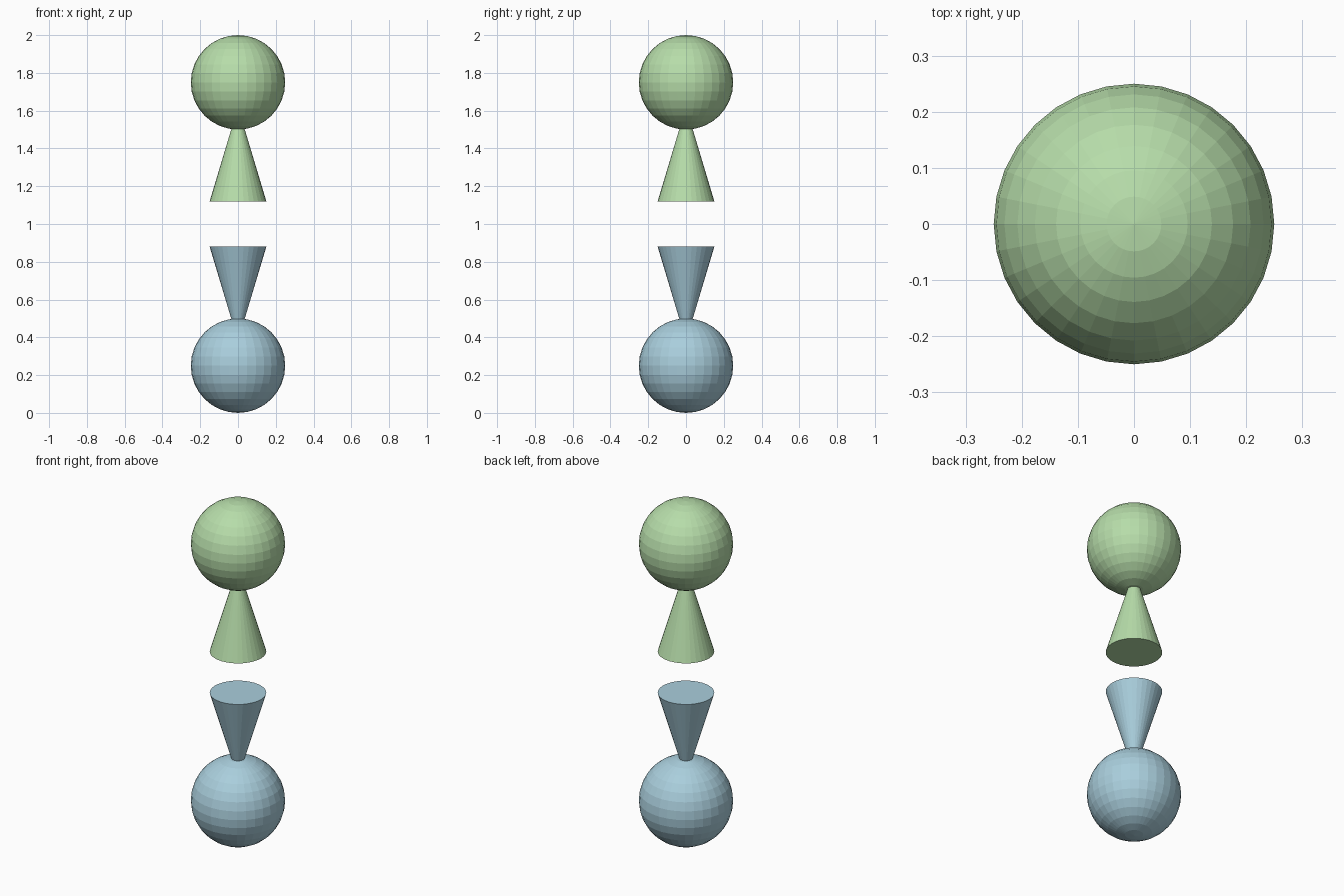
import bpy
import math

if "Cube" in bpy.data.objects:
    bpy.data.objects.remove(bpy.data.objects["Cube"])


def paint(obj, mat):
    obj.data.materials.append(mat)


def make_material(name, color):
    mat = bpy.data.materials.new(name)
    mat.diffuse_color = color
    mat.use_nodes = True
    mat.node_tree.nodes["Principled BSDF"].inputs["Base Color"].default_value = mat.diffuse_color
    return mat


def make_half(label, mat, ball_z, base_z, flip):
    # Faceted ball
    bpy.ops.mesh.primitive_uv_sphere_add(segments=32, ring_count=16, radius=0.25,
                                         location=(0, 0, ball_z))
    ball = bpy.context.object
    ball.name = label + "_ball"
    paint(ball, mat)

    # Cone with its tip buried in the ball and its flat base facing the gap
    depth = 0.5
    direction = -1 if flip else 1
    bpy.ops.mesh.primitive_cone_add(vertices=32, radius1=0.15, radius2=0, depth=depth,
                                    location=(0, 0, base_z + direction * depth / 2),
                                    rotation=(math.pi if flip else 0, 0, 0))
    cone = bpy.context.object
    cone.name = label + "_cone"
    paint(cone, mat)


green = make_material("green", (0.47, 0.72, 0.40, 1))
blue = make_material("blue", (0.40, 0.62, 0.72, 1))

make_half("upper", green, 1.75, 1.12, False)
make_half("lower", blue, 0.25, 0.88, True)
